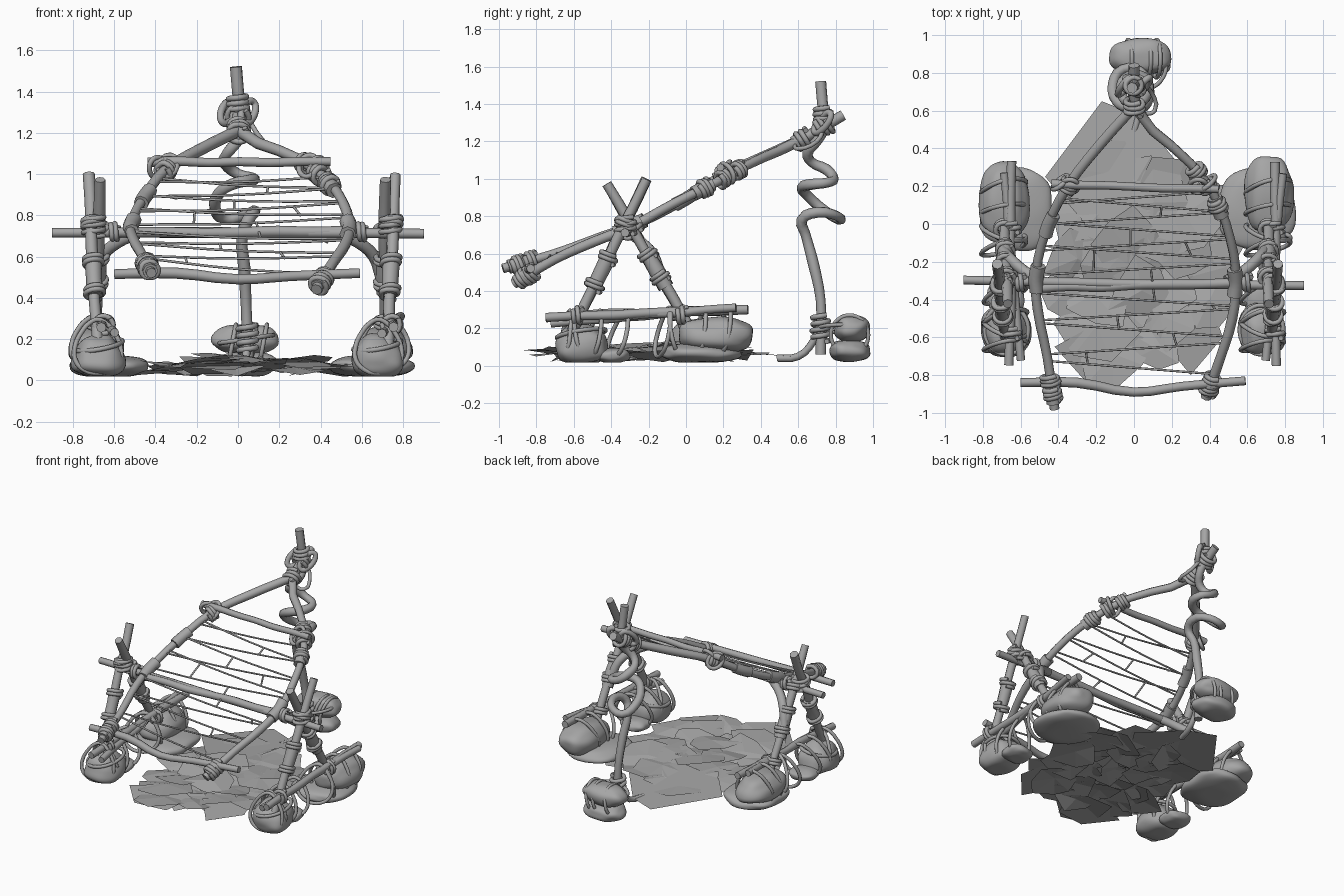
import bpy, bmesh, math, random
from mathutils import Vector, noise

random.seed(4)
cube = bpy.data.objects.get("Cube")
if cube:
    bpy.data.objects.remove(cube)

grey = bpy.data.materials.new("plain_grey")
grey.use_nodes = True
grey.diffuse_color = (0.38, 0.38, 0.38, 1)
grey.node_tree.nodes["Principled BSDF"].inputs["Base Color"].default_value = grey.diffuse_color


def add_mesh(name, mesh, smooth=True):
    mesh.materials.clear()
    mesh.materials.append(grey)
    mesh.polygons.foreach_set("use_smooth", [smooth] * len(mesh.polygons))
    obj = bpy.data.objects.new(name, mesh)
    bpy.context.collection.objects.link(obj)
    if smooth:
        bpy.ops.object.select_all(action='DESELECT')
        obj.select_set(True)
        bpy.context.view_layer.objects.active = obj
        bpy.ops.object.shade_smooth_by_angle(angle=math.radians(50))
    return obj


def tube(name, paths, radius, cyclic=False, wobble=0.0, steps=3, straight=False):
    """Round tubes along smooth paths, joined in one mesh."""
    curve = bpy.data.curves.new(name, 'CURVE')
    curve.dimensions = '3D'
    curve.bevel_depth = radius
    curve.bevel_resolution = 2
    curve.resolution_u = steps
    curve.use_fill_caps = True
    for path in paths:
        spline = curve.splines.new('BEZIER')
        spline.bezier_points.add(len(path) - 1)
        spline.use_cyclic_u = cyclic
        for point, co in zip(spline.bezier_points, path):
            point.co = co
            point.handle_left_type = point.handle_right_type = 'VECTOR' if straight else 'AUTO'
            point.radius = 1 + random.uniform(-wobble, wobble)
    temp = bpy.data.objects.new(name + "_path", curve)
    bpy.context.collection.objects.link(temp)
    graph = bpy.context.evaluated_depsgraph_get()
    mesh = bpy.data.meshes.new_from_object(temp.evaluated_get(graph))
    bpy.data.objects.remove(temp)
    return add_mesh(name, mesh)


def stick(name, a, b, radius):
    """Slightly uneven straight pole."""
    a, b = Vector(a), Vector(b)
    path = [a.lerp(b, i / 6) + Vector([random.uniform(-.005, .005) for _ in range(3)]) for i in range(7)]
    return tube(name, [path], radius, wobble=0.08)


def coil(center, axis, radius, turns, length):
    """Rope path wound round an axis."""
    axis = Vector(axis).normalized()
    u = axis.orthogonal().normalized()
    v = axis.cross(u)
    count = turns * 8
    return [Vector(center) + axis * length * (i / count - 0.5)
            + (u * math.cos(i * math.pi / 4) + v * math.sin(i * math.pi / 4)) * radius * random.uniform(.92, 1.1)
            for i in range(count + 1)]


def loop(center, u, v, taper=0.0):
    """Closed oval rope path, narrower towards v."""
    turns = [i * math.pi / 6 for i in range(12)]
    return [Vector(center) + Vector(u) * math.cos(t) * (1 - taper * math.sin(t)) + Vector(v) * math.sin(t)
            for t in turns]


def stone(name, center, size, seed, taper=0.0):
    """Lumpy, slightly boxy boulder, narrower at the top."""
    bm = bmesh.new()
    bmesh.ops.create_icosphere(bm, subdivisions=4, radius=1)
    for vert in bm.verts:
        p = vert.co.copy()
        bulge = 1 + 0.12 * noise.noise(p * 1.3 + Vector((seed * 7, 0, 0)))
        vert.co = [math.copysign(abs(c) ** 0.85, c) * s * bulge for c, s in zip(p, size)]
        vert.co.xy *= 1 - taper * p.z
        vert.co += Vector(center)
        vert.co.z = max(vert.co.z, 0.018)
    mesh = bpy.data.meshes.new(name)
    bm.to_mesh(mesh)
    bm.free()
    return add_mesh(name, mesh)


def at_y(path, y):
    """Point of a rail at a given depth."""
    for a, b in zip(path, path[1:]):
        if a[1] <= y <= b[1]:
            return Vector(a).lerp(Vector(b), (y - a[1]) / (b[1] - a[1]))
    return Vector(path[-1])


# Sloping bed frame
right_rail = [(-.42, -.98, .52), (-.46, -.7, .60), (-.51, -.45, .69), (-.52, -.28, .75),
              (-.46, -.02, .88), (-.35, .2, 1.02), (-.18, .42, 1.12), (.0, .62, 1.21)]
left_rail = [(.38, -.92, .44), (.46, -.7, .57), (.52, -.5, .66), (.54, -.3, .74),
             (.51, -.08, .86), (.42, .16, .98), (.3, .32, 1.07), (.02, .6, 1.2), (0, .84, 1.34)]
tube("right_rail", [right_rail], 0.027, wobble=0.1)
tube("left_rail", [left_rail], 0.027, wobble=0.1)
stick("top_crossbar", (-.44, .21, 1.06), (.45, .18, 1.06), .022)
stick("long_crossbar", (-.9, -.3, .72), (.9, -.33, .715), .025)
stick("inner_crossbar", (-.54, -.34, .715), (.55, -.31, .72), .027)
tube("foot_crossbar", [[(-.6, -.84, .515), (-.3, -.84, .52), (0, -.89, .49), (.25, -.86, .505), (.59, -.83, .52)]],
     .025, wobble=.08)

# Net strung between the rails
strings, ties = [], []
levels = [.14, .1, .03, -.03, -.11, -.15, -.24, -.40, -.48, -.56, -.66, -.76]
for i, y in enumerate(levels):
    slant = 0.035 if i % 2 else -0.03
    a, b = at_y(right_rail, y + slant), at_y(left_rail, y - slant)
    strings.append([a, a.lerp(b, 0.5) - Vector((0, 0, 0.012)), b])
for i, (upper, lower) in enumerate(zip(strings, strings[1:])):
    t = (0.22 + 0.31 * i) % 0.8 + 0.1
    ties.append([upper[0].lerp(upper[2], t) - Vector((0, 0, .01)),
                 lower[0].lerp(lower[2], t + .02) - Vector((0, 0, .01))])
tube("net_strings", strings, .006, steps=4)
tube("net_ties", ties, .006, straight=True)

# Twisted back post and its root
post = [(.05, .72, .06), (.04, .72, .35), (.03, .68, .55), (.02, .64, .7), (.05, .62, .78), (.08, .7, .82),
        (.03, .81, .80), (-.06, .82, .78), (-.11, .74, .83), (-.09, .65, .91), (-.03, .62, .95), (.06, .67, .97),
        (.07, .76, .98), (.0, .79, 1.0), (-.06, .75, 1.05), (-.06, .67, 1.09), (-.02, .65, 1.14),
        (.02, .7, 1.2), (.01, .74, 1.28), (0, .73, 1.4), (-.01, .72, 1.52)]
tube("back_post", [post], .028, wobble=.08)
tube("post_root", [[(.0, .49, .04), (.03, .6, .05), (.04, .68, .13), (.05, .72, .24)]], .02)
stone("back_lower_stone", (.04, .875, .08), (.15, .11, .06), 11)
stone("back_upper_stone", (.035, .885, .2), (.165, .095, .072), 12)
tube("back_stone_loops", [loop((x, .875, .165), (0, .1, 0), (.02, 0, .105)) for x in (-.03, .07, .12)]
     + [loop((.04, .84, .2), (.13, 0, .02), (0, .13, 0))], .011, cyclic=True)

# Lashings at the peak
tube("peak_lashing", [
    coil((.045, .72, .2), (0, 0, 1), .042, 4, .14), coil((0, .62, 1.21), (0, 1, .5), .045, 3, .08),
    coil((0, .74, 1.29), (0, 1, .5), .05, 3, .08), coil((0, .735, 1.34), (0, 0, 1), .042, 3, .08)], .014)
tube("peak_loops", [loop((s * .05, .73, 1.3), (.035, .04, .02), (0, .02, .05)) for s in (-1, 1)], .018, cyclic=True)
tube("hanging_rope", [[(.04, .74, 1.28), (.09, .7, 1.2), (.11, .6, 1.16), (.05, .58, 1.18)]], .012)

# Lashings and sleeves along the rails
rail_coils = []
for rail, spots in ((right_rail, (-.9, -.83, .2)), (left_rail, (-.87, -.83, .1, .2, .28))):
    for y in spots:
        direction = at_y(rail, y + .04) - at_y(rail, max(y - .04, rail[0][1]))
        rail_coils.append(coil(at_y(rail, y), direction, .04, 3, .06))
tube("rail_lashings", rail_coils, .014)
sleeves = [(right_rail, -.36, -.22), (right_rail, -.06, .05), (right_rail, -.95, -.85),
           (left_rail, -.38, -.24), (left_rail, .04, .14), (left_rail, -.9, -.82)]
tube("rail_sleeves", [[at_y(r, a), at_y(r, (a + b) / 2), at_y(r, b)] for r, a, b in sleeves], .038, wobble=.08)
tube("crossbar_loops", [loop((s * .34, .2, 1.04), (.045, 0, .01), (0, .035, .05)) for s in (-1, 1)]
     + [loop((s * .39, .22, 1.03), (.04, .03, 0), (0, -.02, .05)) for s in (-1, 1)], .013, cyclic=True)

# Crossed legs, ground poles and boulders on each side
for side, s in (("right", -1), ("left", 1)):
    shift = 0.04 if s > 0 else 0.0
    front = (Vector((s * (.68 + shift), -.66, .08)), Vector((s * (.72 + shift), -.21, 1.0)))
    rear = (Vector((s * (.69 + shift / 2), .07, .11)), Vector((s * (.67 + shift), -.42, .97)))
    coils, collars = [], []
    for label, (a, b), wraps in (("front", front, (.38, .54, .74)), ("rear", rear, (.2, .42, .56, .72))):
        stick(f"{side}_{label}_leg", a, b, .028)
        for t in wraps:
            coils.append(coil(a.lerp(b, t), b - a, .043, 2, .045))
        collars.append([a.lerp(b, t) for t in (.36, .45, .56)])
    tube(f"{side}_leg_sleeves", collars, .04, wobble=.1)
    coils += [coil((s * (.7 + shift), -.32, .75), (0, 0, 1), .05, 3, .09),
              coil((s * .6, -.31, .72), (1, 0, 0), .038, 2, .04)]

    # Curved brace from leg to rail
    tube(f"{side}_brace", [[(s * .695, -.14, .5), (s * .66, -.18, .6), (s * .58, -.25, .67), (s * .49, -.3, .71)]], .03)

    # Ground poles
    x = .65 if s < 0 else .745
    stick(f"{side}_outer_ground_pole", (s * (x + .01), -.75, .26), (s * x, .33, .305), .026)
    stick(f"{side}_inner_ground_pole", (s * (x - .05), -.72, .23), (s * (x + .04), .27, .31), .022)
    coils += [coil((s * x, y, .27), (0, 1, 0), .042, 2, .05) for y in (-.58, -.02)]
    tube(f"{side}_leg_lashings", coils, .013)

    # Boulders
    stone(f"{side}_front_boulder", (s * .675, -.56, .12), (.125, .14, .105), 2 + s, .25)
    stone(f"{side}_front_pebble", (s * .68, -.39, .055), (.1, .09, .04), 4 + s)
    stone(f"{side}_rear_slab", (s * (.625 + shift / 2), .08, .07), (.2, .215, .055), 6 + s)
    stone(f"{side}_rear_boulder", (s * (.69 + shift / 2), .12 + shift, .165), (.13, .205, .095), 8 + s, .1)

    # Rope loops holding the boulders
    loops = [loop((s * .68, y, .165), (.11, lean, 0), (0, lean, .13), .3)
             for y, lean in ((-.64, .02), (-.56, -.03), (-.49, .03), (-.36, .04))]
    loops += [loop((s * (.69 + shift / 2), y, .18), (.115, lean, 0), (0, lean, .13), .25)
              for y, lean in ((-.12, .03), (-.05, -.03), (.08, .02), (.2, .03))]
    loops.append(loop((s * .675, -.56, .17), (.115, 0, .02), (0, .13, .02)))
    tube(f"{side}_boulder_loops", loops, .012, cyclic=True)

# Bed of broad overlapping leaves
bm = bmesh.new()


def leaf(x, y, z, radius, tilt):
    turn = random.uniform(0, math.tau)
    count = random.choice((6, 7, 8))
    center = bm.verts.new((x, y, z + .012))
    rim = []
    for i in range(count):
        angle = turn + math.tau * (i + random.uniform(-.25, .25)) / count
        r = radius * random.uniform(.75, 1.15)
        dx, dy = r * math.cos(angle), r * math.sin(angle)
        height = z + dx * tilt[0] + dy * tilt[1] + random.uniform(-.015, .015)
        rim.append(bm.verts.new((x + dx, y + dy, min(max(height, .02), .135))))
    for a, b in zip(rim, rim[1:] + rim[:1]):
        bm.faces.new((center, a, b))


total = 30
for i in range(total):
    spread = math.sqrt((i + .5) / total)
    angle = i * 2.4
    leaf(.03 + .43 * spread * math.cos(angle), -.2 + .53 * spread * math.sin(angle),
         .095 - .03 * spread + random.uniform(-.02, .02), random.uniform(.15, .21),
         (random.uniform(-.18, .18), random.uniform(-.18, .18)))

# Large corner leaves
for corners in ([(-.17, .65, .05), (-.47, .25, .07), (-.3, .05, .08), (.05, .0, .09), (.25, .3, .07), (.03, .57, .05)],
                [(-.25, -.84, .06), (-.02, -.8, .05), (.05, -.6, .08), (-.15, -.5, .09), (-.42, -.65, .07)],
                [(.3, -.8, .06), (.47, -.6, .07), (.4, -.4, .09), (.12, -.58, .09)]):
    bm.faces.new([bm.verts.new(c) for c in corners])
leaves = bpy.data.meshes.new("leaf_bed")
bm.to_mesh(leaves)
bm.free()
add_mesh("leaf_bed", leaves, smooth=False)
